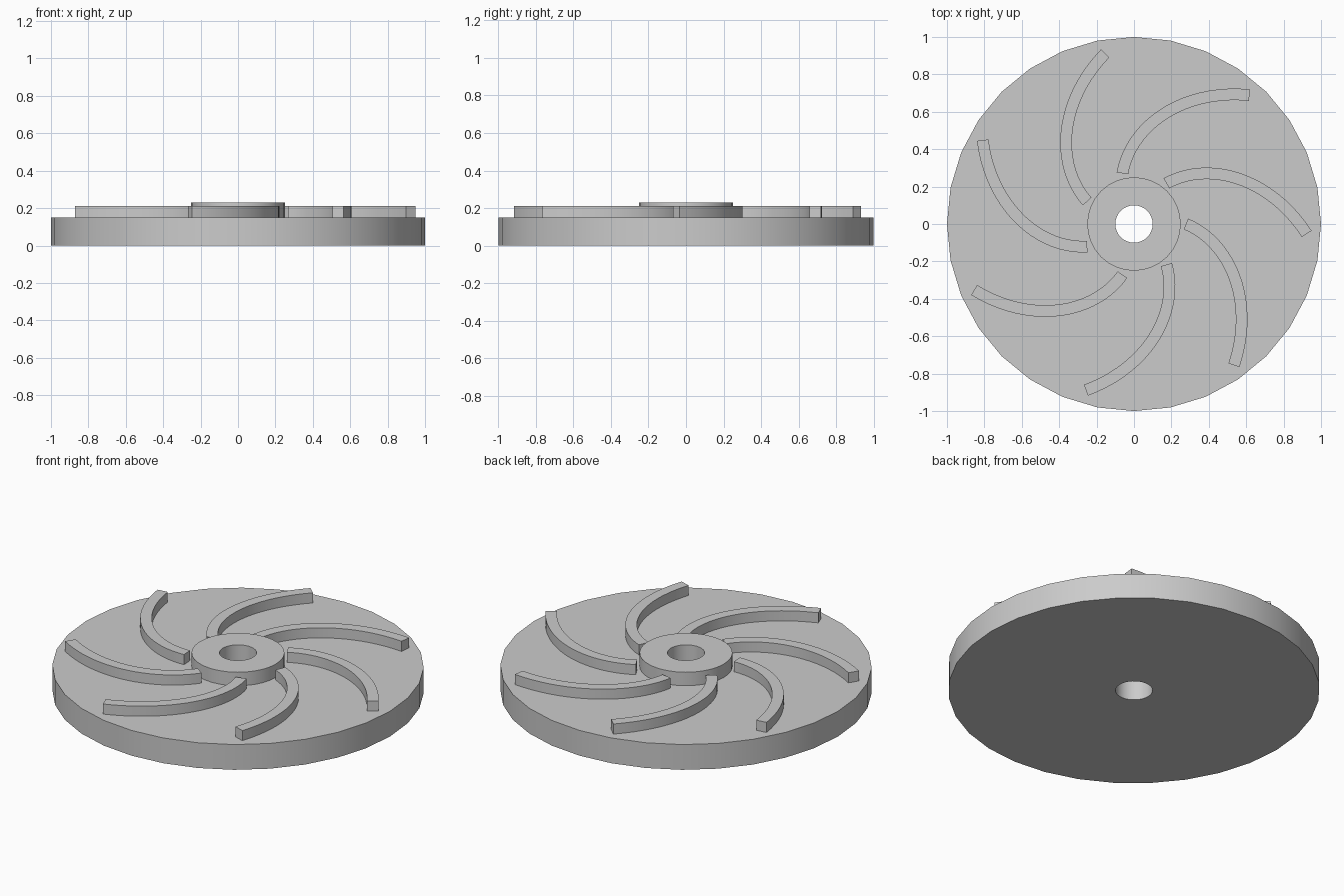
import bpy, math

if "Cube" in bpy.data.objects:
    bpy.data.objects.remove(bpy.data.objects["Cube"])

SIDES = 32
BLADES = 7
STEPS = 20


def make_object(name, verts, faces):
    mesh = bpy.data.meshes.new(name)
    mesh.from_pydata(verts, [], faces)
    mesh.update()
    ob = bpy.data.objects.new(name, mesh)
    bpy.context.collection.objects.link(ob)
    bpy.ops.object.select_all(action='DESELECT')
    ob.select_set(True)
    bpy.context.view_layer.objects.active = ob
    bpy.ops.object.shade_smooth_by_angle(angle=math.radians(30))
    return ob


def lathe(name, profile, sides):
    """Revolve a closed (radius, z) profile around the z axis."""
    n = len(profile)
    verts = []
    for i in range(sides):
        a = 2 * math.pi * i / sides
        verts += [(r * math.cos(a), r * math.sin(a), z) for r, z in profile]
    faces = []
    for i in range(sides):
        j = (i + 1) % sides
        for k in range(n):
            m = (k + 1) % n
            faces.append((i * n + k, j * n + k, j * n + m, i * n + m))
    return make_object(name, verts, faces)


def blade(name, turn):
    """Spiral strip of constant width, swept backwards from hub to rim."""
    r0, r1, sweep, half, z0, z1 = 0.278, 0.925, math.radians(-54.7), 0.031, 0.14, 0.21
    verts, faces = [], []
    for i in range(STEPS + 1):
        t = i / STEPS
        r, a = r0 + (r1 - r0) * t, turn + sweep * t
        heading = a + math.atan2(r * sweep, r1 - r0)
        nx, ny = -math.sin(heading) * half, math.cos(heading) * half
        x, y = r * math.cos(a), r * math.sin(a)
        verts += [(x - nx, y - ny, z0), (x + nx, y + ny, z0),
                  (x + nx, y + ny, z1), (x - nx, y - ny, z1)]
    for i in range(STEPS):
        for k in range(4):
            m = (k + 1) % 4
            faces.append((i * 4 + k, i * 4 + 4 + k, i * 4 + 4 + m, i * 4 + m)[::-1])
    e = STEPS * 4
    faces += [(3, 2, 1, 0), (e, e + 1, e + 2, e + 3)]
    return make_object(name, verts, faces)


# Base disc with raised hub and through bore
lathe("disc_and_hub", [(0.1, 0), (1, 0), (1, 0.15), (0.25, 0.15),
                       (0.25, 0.23), (0.1, 0.23)], SIDES)

# Curved blades around the hub
for b in range(BLADES):
    ob = blade(f"blade_{b + 1}", 2 * math.pi * b / BLADES)

# Make all face normals point outwards
for ob in bpy.context.collection.objects:
    bpy.context.view_layer.objects.active = ob
    bpy.ops.object.mode_set(mode='EDIT')
    bpy.ops.mesh.select_all(action='SELECT')
    bpy.ops.mesh.normals_make_consistent(inside=False)
    bpy.ops.object.mode_set(mode='OBJECT')
